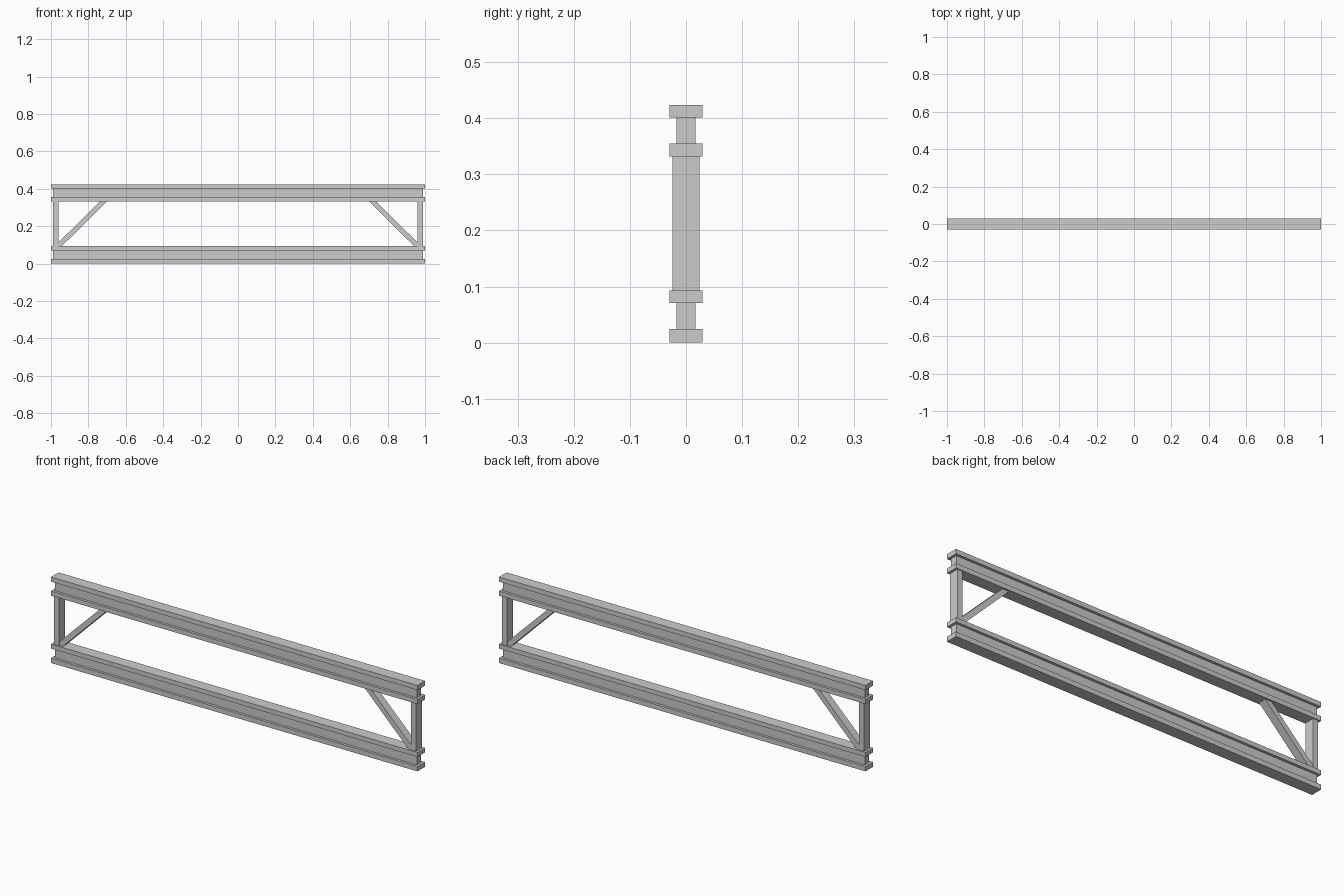
import bpy, bmesh

if "Cube" in bpy.data.objects:
    bpy.data.objects.remove(bpy.data.objects["Cube"])


def prism(name, profile, half_y):
    """Extrude an x/z outline symmetrically along y."""
    bm = bmesh.new()
    face = bm.faces.new([bm.verts.new((x, -half_y, z)) for x, z in profile])
    ext = bmesh.ops.extrude_face_region(bm, geom=[face])
    verts = [g for g in ext["geom"] if isinstance(g, bmesh.types.BMVert)]
    bmesh.ops.translate(bm, vec=(0, 2 * half_y, 0), verts=verts)
    bmesh.ops.recalc_face_normals(bm, faces=bm.faces)
    mesh = bpy.data.meshes.new(name)
    bm.to_mesh(mesh)
    bm.free()
    obj = bpy.data.objects.new(name, mesh)
    bpy.context.collection.objects.link(obj)
    return obj


def block(name, x0, x1, z0, z1, half_y):
    return prism(name, [(x0, z0), (x1, z0), (x1, z1), (x0, z1)], half_y)


# Upper and lower I-beams: two flanges and a slightly shorter web each
beams = {
    "lower": (0.0, 0.024, 0.071, 0.093),
    "upper": (0.332, 0.355, 0.401, 0.424),
}
for label, (z0, z1, z2, z3) in beams.items():
    block(label + "_beam_bottom_flange", -1, 1, z0, z1, 0.0295)
    block(label + "_beam_web", -0.988, 0.988, z1, z2, 0.017)
    block(label + "_beam_top_flange", -1, 1, z2, z3, 0.0295)

# End posts and diagonal braces, mirrored left and right
for side, s in (("left", -1), ("right", 1)):
    block(side + "_end_post", s * 0.988, s * 0.961, 0.093, 0.332, 0.024)
    brace = [(0.961, 0.093), (0.942, 0.093), (0.702, 0.332),
             (0.738, 0.332), (0.961, 0.112)]
    prism(side + "_diagonal_brace", [(s * x, z) for x, z in brace], 0.02)
